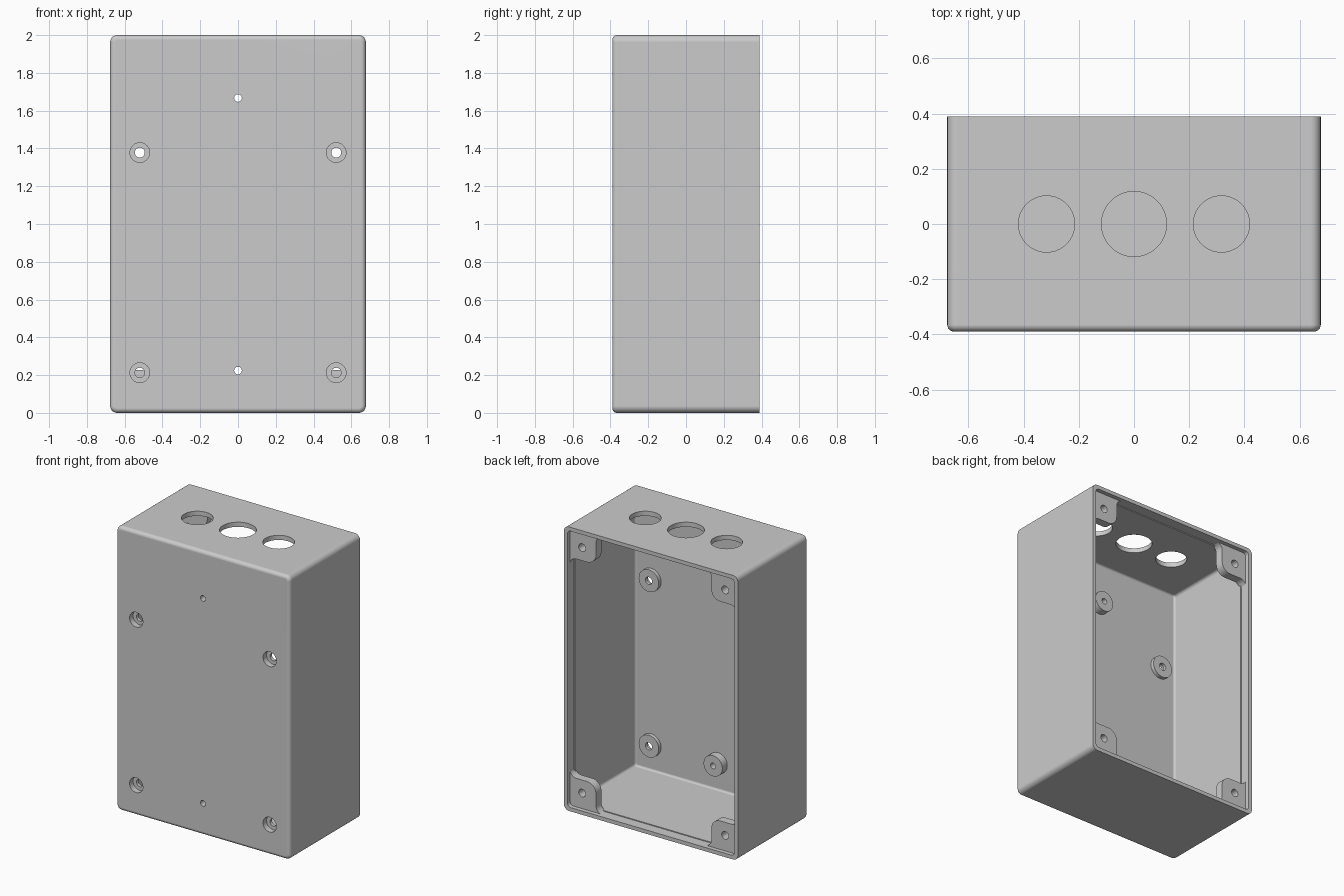
import bpy, bmesh, math
from mathutils import Vector

cube = bpy.data.objects.get("Cube")
if cube:
    bpy.data.objects.remove(cube, do_unlink=True)

W, D, H = 0.677, 0.39, 2.0          # half width, half depth, height
WALL, FRONT = 0.033, 0.035          # side wall and front panel thickness
RIM, RIM_DEPTH = 0.027, 0.075       # thinner wall around the open edge
TAB_DEPTH = 0.03                    # tabs sit this far below the open edge

GREY = (0.6, 0.6, 0.6, 1)
grey = bpy.data.materials.new("plain grey")
grey.use_nodes = True
grey.diffuse_color = GREY
grey.node_tree.nodes["Principled BSDF"].inputs["Base Color"].default_value = GREY


def finish(bm, name):
    bmesh.ops.recalc_face_normals(bm, faces=bm.faces)
    mesh = bpy.data.meshes.new(name)
    bm.to_mesh(mesh)
    bm.free()
    mesh.materials.append(grey)
    ob = bpy.data.objects.new(name, mesh)
    bpy.context.collection.objects.link(ob)
    return ob


def arc(cx, cy, r, start, end, steps=8):
    angles = [math.radians(start + (end - start) * i / steps) for i in range(steps + 1)]
    return [(cx + r * math.cos(a), cy + r * math.sin(a)) for a in angles]


def rounded_rect(inset, r):
    """Rounded rectangle in x and z, inset from the outer size."""
    x, z = W - inset - r, H / 2 - inset - r
    pts = []
    for sx, sz, start in ((1, 1, 0), (-1, 1, 90), (-1, -1, 180), (1, -1, 270)):
        pts += arc(sx * x, sz * z, r, start, start + 90, 6)
    return pts


def front_round(inset, y, size, radius):
    """Sections that round off a front rim, from the flat face outwards."""
    steps = [math.radians(15 * i) for i in range(7)]
    return [(inset + size * (1 - math.sin(a)), y + size * (1 - math.cos(a)),
             radius - size * (1 - math.sin(a))) for a in steps]


def shell(name):
    """One closed skin: outside from front to back, over the rim and down the inside."""
    sections = front_round(0, -D, 0.025, 0.037)
    sections += [(0, D, 0.037), (RIM, D, 0.026), (RIM, D - RIM_DEPTH, 0.026),
                 (WALL, D - RIM_DEPTH, 0.02)]
    sections += front_round(WALL, -D + FRONT, 0.015, 0.02)[::-1]
    bm = bmesh.new()
    rings = [[bm.verts.new((x, y, H / 2 + z)) for x, z in rounded_rect(inset, r)]
             for inset, y, r in sections]
    for a, b in zip(rings, rings[1:]):
        for i in range(len(a)):
            bm.faces.new((a[i - 1], a[i], b[i], b[i - 1]))
    bm.faces.new(rings[0])
    bm.faces.new(rings[-1])
    return finish(bm, name)


def cylinder(name, centre, radius, length, axis):
    bm = bmesh.new()
    bmesh.ops.create_cone(bm, cap_ends=True, segments=40, radius1=radius,
                          radius2=radius, depth=length)
    turn = Vector((0, 0, 1)).rotation_difference(Vector(axis)).to_matrix()
    bmesh.ops.rotate(bm, verts=bm.verts, matrix=turn)
    bmesh.ops.translate(bm, verts=bm.verts, vec=centre)
    return finish(bm, name)


def y_cylinder(name, x, z, radius, y0, y1):
    return cylinder(name, (x, (y0 + y1) / 2, z), radius, y1 - y0, (0, 1, 0))


def corner_tab(name, sx, top, thick):
    """Screw tab with a rounded nose and fillets that run into the walls."""
    edge, nose, fil, root = 0.228, 0.07, 0.05, 0.017
    side = RIM - 0.003 + fil
    pts = [(root, root), (root, edge + fil)]
    pts += arc(side, edge + fil, fil, 180, 270)
    pts += arc(edge - nose, edge - nose, nose, 90, 0)
    pts += arc(edge + fil, side, fil, 180, 270)
    pts += [(edge + fil, root)]
    bm = bmesh.new()
    ring = [bm.verts.new((sx * (W - u), D - TAB_DEPTH, H - v if top else v)) for u, v in pts]
    face = bm.faces.new(ring)
    low = [bm.verts.new(v.co - Vector((0, thick, 0))) for v in ring]
    bm.faces.new(low)
    for i in range(len(ring)):
        bm.faces.new((ring[i - 1], ring[i], low[i], low[i - 1]))
    return finish(bm, name)


def surface_area(ob):
    mesh = ob.evaluated_get(bpy.context.evaluated_depsgraph_get()).data
    return sum(p.area for p in mesh.polygons)


def combine(target, tool, operation):
    """Join or cut, keeping the first solver whose result is a small real change."""
    before = surface_area(target)
    mod = target.modifiers.new("combine", 'BOOLEAN')
    mod.operation, mod.object = operation, tool
    for solver in ('MANIFOLD', 'EXACT'):
        mod.solver = solver
        bpy.context.view_layer.update()
        if 1e-5 < abs(surface_area(target) - before) < 0.4:
            break
    else:
        mod.show_viewport = False
    bpy.ops.object.select_all(action='DESELECT')
    bpy.context.view_layer.objects.active = target
    target.select_set(True)
    if mod.show_viewport:
        bpy.ops.object.modifier_apply(modifier=mod.name)
    else:
        target.modifiers.remove(mod)
    bpy.data.objects.remove(tool, do_unlink=True)


# Hollow box, open at the back, with a fine step behind the rim
box = shell("enclosure_box")

# Corner screw tabs
for sx in (-1, 1):
    for top in (False, True):
        combine(box, corner_tab("tab", sx, top, 0.06), 'UNION')
        z = H - 0.136 if top else 0.136
        combine(box, y_cylinder("tab_hole", sx * 0.557, z, 0.027, D - 0.2, D + 0.1), 'DIFFERENCE')

# Low bosses with counterbored screw holes
for x in (-0.52, 0.52):
    for z in (0.213, 1.378):
        combine(box, y_cylinder("boss", x, z, 0.078, -D + 0.015, -D + 0.062), 'UNION')
        combine(box, y_cylinder("counterbore", x, z, 0.052, -D - 0.1, -D + 0.04), 'DIFFERENCE')
        combine(box, y_cylinder("screw_hole", x, z, 0.026, -D - 0.1, -D + 0.2), 'DIFFERENCE')

# Taller bosses with narrow holes on the centre line
for z in (0.224, 1.667):
    combine(box, y_cylinder("centre_boss", 0, z, 0.073, -D + 0.015, -D + 0.09), 'UNION')
    combine(box, y_cylinder("pilot_hole", 0, z, 0.02, -D - 0.1, -D + 0.2), 'DIFFERENCE')

# Cable holes in the top
for x, r in ((-0.317, 0.102), (0, 0.118), (0.317, 0.102)):
    combine(box, cylinder("cable_hole", (x, 0, H), r, 0.2, (0, 0, 1)), 'DIFFERENCE')

# Soft rounded edges, with flat panels kept evenly shaded
bpy.ops.object.shade_smooth_by_angle(angle=math.radians(30))
weighted = box.modifiers.new("even_shading", 'WEIGHTED_NORMAL')
weighted.keep_sharp = True
